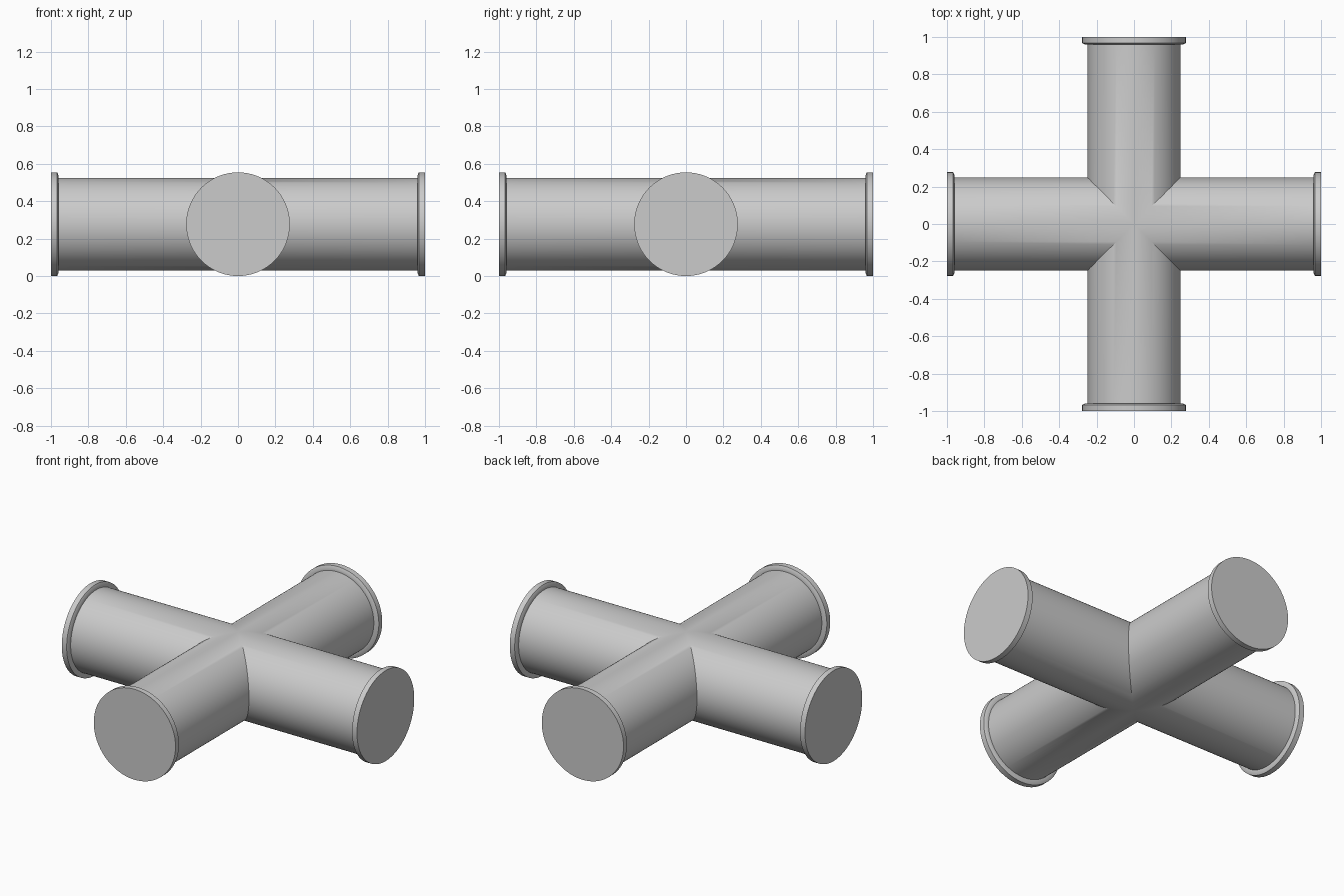
import bpy, bmesh, math
from mathutils import Matrix

if "Cube" in bpy.data.objects:
    bpy.data.objects.remove(bpy.data.objects["Cube"])

R, FLANGE, CZ, SEG = 0.248, 0.277, 0.277, 96
# (distance along arm, radius); None = mitre where neighbouring arms meet
PROFILE = [(None, R), (0.96, R), (0.96, 0.262), (0.967, FLANGE), (1.0, FLANGE)]

grey = bpy.data.materials.new("light grey metal")
grey.diffuse_color = (0.6, 0.6, 0.6, 1)
grey.use_nodes = True
grey.node_tree.nodes["Principled BSDF"].inputs["Base Color"].default_value = grey.diffuse_color


def add_arm(bm, turn):
    """One mitred pipe arm with a flared end flange and a closed end."""
    rot = Matrix.Translation((0, 0, CZ)) @ Matrix.Rotation(turn, 4, 'Z')
    rings = []
    for x, r in PROFILE:
        ring = []
        for i in range(SEG):
            a = 2 * math.pi * i / SEG
            y, z = r * math.cos(a), r * math.sin(a)
            v = bm.verts.new((abs(y) if x is None else x, y, z))
            v.co = rot @ v.co
            ring.append(v)
        rings.append(ring)
    for a, b in zip(rings, rings[1:]):
        for i in range(SEG):
            j = (i + 1) % SEG
            bm.faces.new((a[i], a[j], b[j], b[i]))
    bm.faces.new(rings[-1])


# four-way pipe junction
bm = bmesh.new()
for k in range(4):
    add_arm(bm, k * math.pi / 2)
bmesh.ops.remove_doubles(bm, verts=bm.verts, dist=1e-5)
bmesh.ops.recalc_face_normals(bm, faces=bm.faces)
mesh = bpy.data.meshes.new("pipe_cross")
bm.to_mesh(mesh)
bm.free()
mesh.materials.append(grey)
obj = bpy.data.objects.new("pipe_cross", mesh)
bpy.context.collection.objects.link(obj)
bpy.context.view_layer.objects.active = obj
obj.select_set(True)
bpy.ops.object.shade_smooth_by_angle(angle=math.radians(30))
